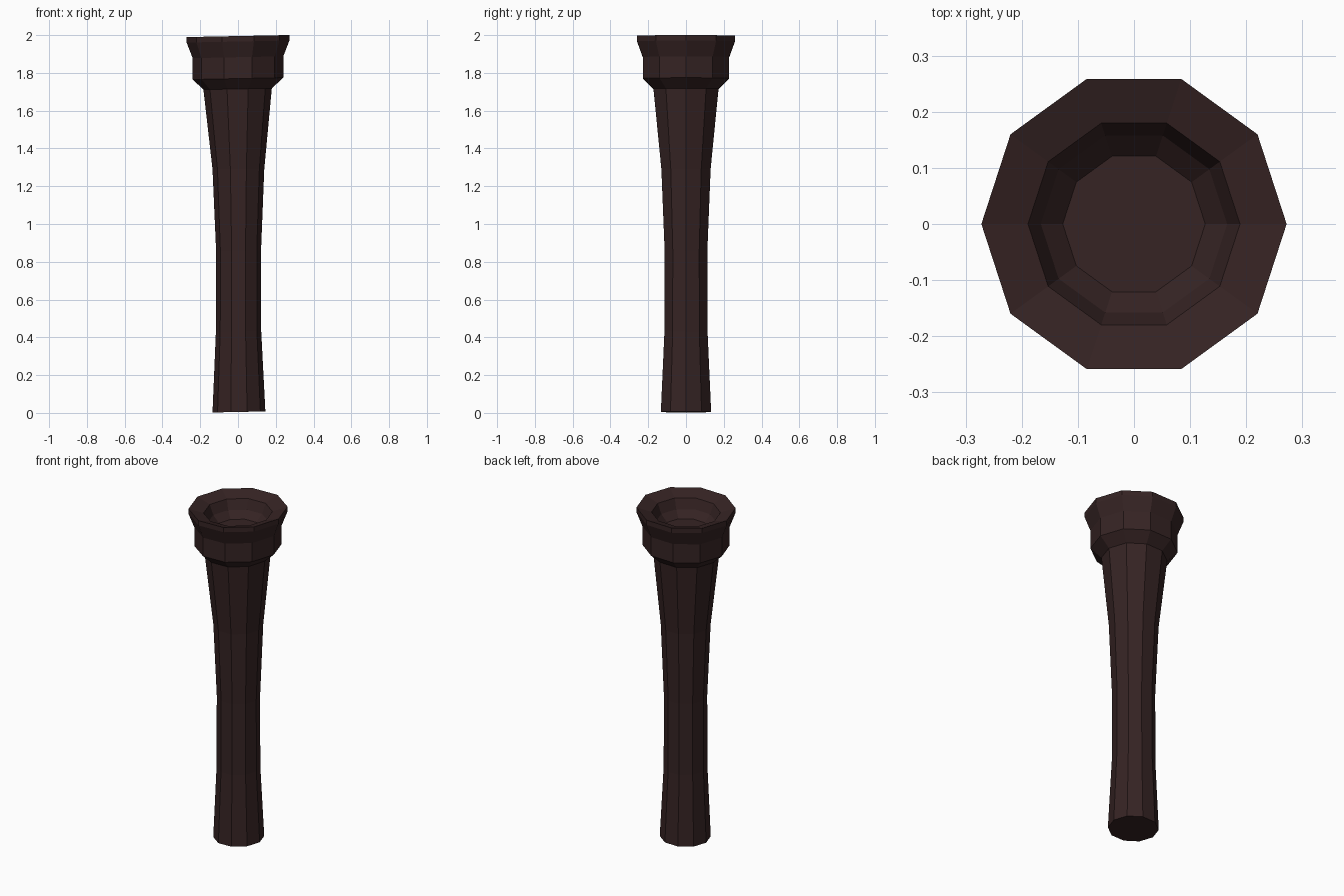
import bpy, bmesh, math

old = bpy.data.objects.get("Cube")
if old:
    bpy.data.objects.remove(old)

SIDES = 10

wood = bpy.data.materials.new("dark brown wood")
wood.use_nodes = True
wood.diffuse_color = (0.036, 0.017, 0.017, 1)
wood.node_tree.nodes["Principled BSDF"].inputs["Base Color"].default_value = wood.diffuse_color


def lathe(name, profile):
    """Revolve (radius, height, x shift, tilt) rings and cap both ends."""
    bm = bmesh.new()
    rings = []
    for radius, z, shift, tilt in profile:
        ring = []
        for i in range(SIDES):
            a = math.tau * i / SIDES
            x = radius * math.cos(a)
            ring.append(bm.verts.new((x + shift, radius * math.sin(a), z + tilt * x)))
        rings.append(ring)
    for low, high in zip(rings, rings[1:]):
        for i in range(SIDES):
            j = (i + 1) % SIDES
            bm.faces.new((low[i], low[j], high[j], high[i]))
    bm.faces.new(rings[0][::-1])
    bm.faces.new(rings[-1])
    mesh = bpy.data.meshes.new(name)
    bm.to_mesh(mesh)
    bm.free()
    mesh.materials.append(wood)
    obj = bpy.data.objects.new(name, mesh)
    bpy.context.collection.objects.link(obj)
    return obj


# Waisted shaft, flared collar, and hollowed cup in one continuous surface
lathe("handle", [
    (0.140, 0.005, 0.005, 0.02),
    (0.120, 0.43, 0.003, 0),
    (0.119, 0.86, 0.003, 0),
    (0.137, 1.29, 0.002, 0),
    (0.181, 1.715, -0.002, 0.02),
    (0.240, 1.77, 0, 0.02),
    (0.240, 1.883, 0, 0.02),
    (0.272, 1.966, 0, 0.02),
    (0.272, 1.995, 0, 0.02),
    # inside of the cup
    (0.189, 1.968, 0, 0.02),
    (0.166, 1.91, 0, 0.02),
    (0.127, 1.87, 0, 0.02),
])
